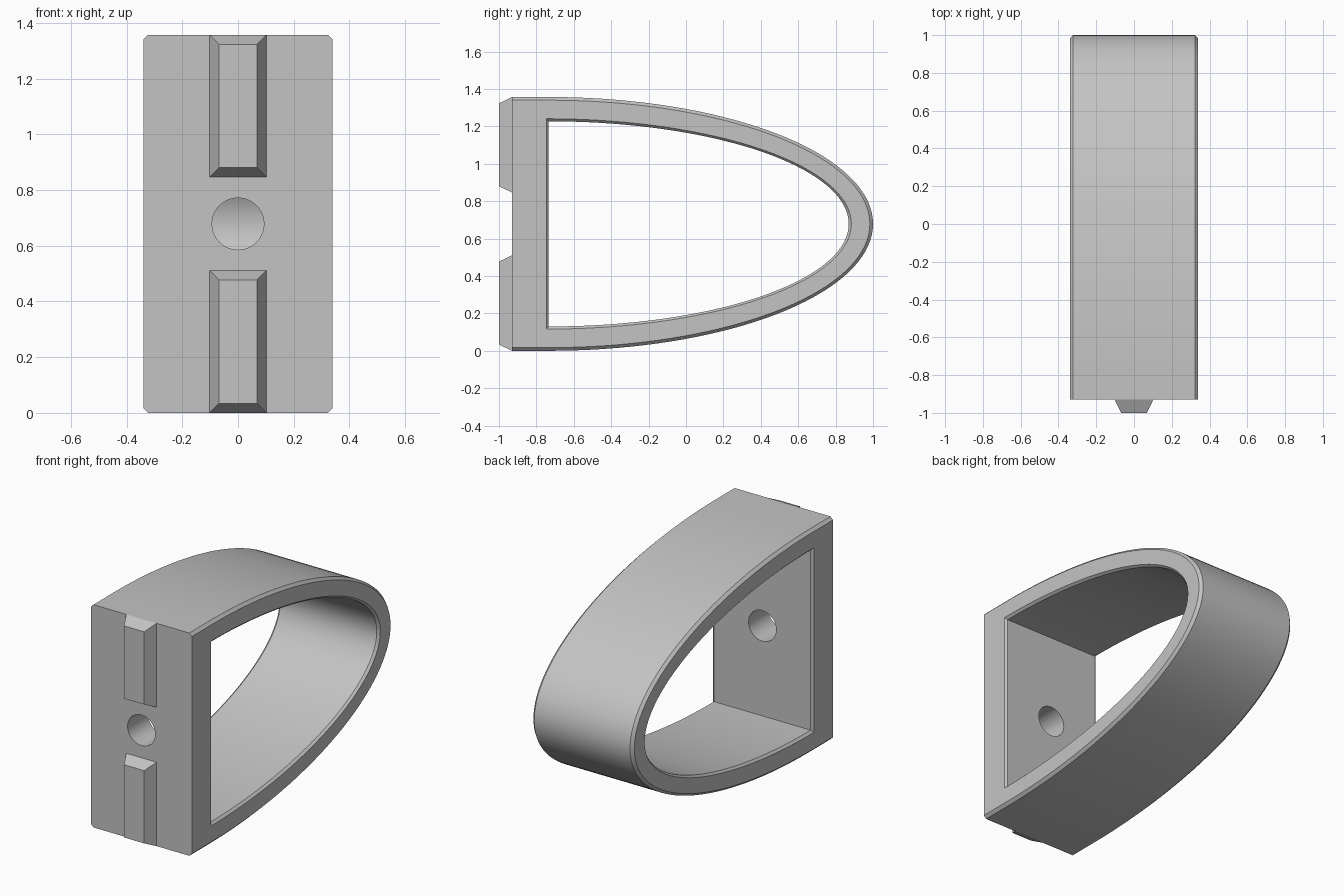
import bpy, bmesh, math
from mathutils import Matrix

if "Cube" in bpy.data.objects:
    bpy.data.objects.remove(bpy.data.objects["Cube"], do_unlink=True)

HEIGHT, HALF_W, CHAMFER = 1.357, 0.34, 0.017
MID = HEIGHT / 2
FRONT, WALL, TIP = -0.93, -0.735, 1.0
THICK, STEPS = 0.13, 72

grey = bpy.data.materials.new("light grey")
grey.use_nodes = True
grey.diffuse_color = (0.55, 0.55, 0.55, 1)
grey.node_tree.nodes["Principled BSDF"].inputs["Base Color"].default_value = grey.diffuse_color


def make_object(name, bm):
    bmesh.ops.recalc_face_normals(bm, faces=bm.faces)
    mesh = bpy.data.meshes.new(name)
    bm.to_mesh(mesh)
    bm.free()
    mesh.materials.append(grey)
    obj = bpy.data.objects.new(name, mesh)
    bpy.context.collection.objects.link(obj)
    return obj


def half_ellipse(inset, start, end_y, end_z):
    """Side profile (y, z): an end point, a half ellipse, and the mirrored end point."""
    pts = [(end_y, MID - end_z)]
    for i in range(STEPS + 1):
        a = math.pi * (i / STEPS - 0.5)
        pts.append((start + (TIP - inset - start) * math.cos(a),
                    MID + (MID - inset) * math.sin(a)))
    return pts + [(end_y, MID + end_z)]


def outer(inset):
    return half_ellipse(inset, WALL, FRONT, MID - inset)


def inner(inset, y):
    return half_ellipse(inset, y, y, MID - inset - 0.1)


# Band: chamfered outer and inner profiles joined into a closed ring
bm = bmesh.new()
lip = THICK - 0.014
sections = [
    (-HALF_W, outer(CHAMFER)), (CHAMFER - HALF_W, outer(0)),
    (HALF_W - CHAMFER, outer(0)), (HALF_W, outer(CHAMFER)),
    (HALF_W, inner(lip, WALL - 0.012)), (HALF_W - 0.014, inner(THICK, WALL)),
    (0.014 - HALF_W, inner(THICK, WALL)), (-HALF_W, inner(lip, WALL - 0.012)),
]
loops = [[bm.verts.new((x, y, z)) for y, z in pts] for x, pts in sections]
for k, loop in enumerate(loops):
    nxt = loops[(k + 1) % len(loops)]
    for i in range(len(loop)):
        j = (i + 1) % len(loop)
        bm.faces.new((loop[i], loop[j], nxt[j], nxt[i]))
band = make_object("band", bm)

# Round hole through the front wall
bm = bmesh.new()
bmesh.ops.create_cone(bm, cap_ends=True, segments=64, radius1=0.093, radius2=0.093, depth=0.5,
                      matrix=Matrix.Translation((0, -0.83, MID)) @ Matrix.Rotation(math.pi / 2, 4, "X"))
cutter = make_object("hole_cutter", bm)
cutter.hide_render = True
cutter.hide_viewport = True
cut = band.modifiers.new("hole", "BOOLEAN")
cut.operation, cut.solver, cut.object = "DIFFERENCE", "EXACT", cutter

# Tapered locating ridges above and below the hole
def ridge(name, bottom, top):
    bm = bmesh.new()
    rings = []
    for y, d in ((FRONT, 0), (-1.0, 0.034)):
        w = 0.102 - d
        rings.append([bm.verts.new(p) for p in ((-w, y, bottom + d), (w, y, bottom + d),
                                                (w, y, top - d), (-w, y, top - d))])
    for ring in rings:
        bm.faces.new(ring)
    for i in range(4):
        j = (i + 1) % 4
        bm.faces.new((rings[0][i], rings[0][j], rings[1][j], rings[1][i]))
    return make_object(name, bm)


ridge("lower_ridge", 0, 0.511)
ridge("upper_ridge", HEIGHT - 0.511, HEIGHT)

# Smooth curved walls, sharp chamfers
bpy.ops.object.select_all(action="DESELECT")
band.select_set(True)
bpy.context.view_layer.objects.active = band
bpy.ops.object.modifier_apply(modifier="hole")
bpy.ops.object.shade_smooth_by_angle(angle=math.radians(25))
